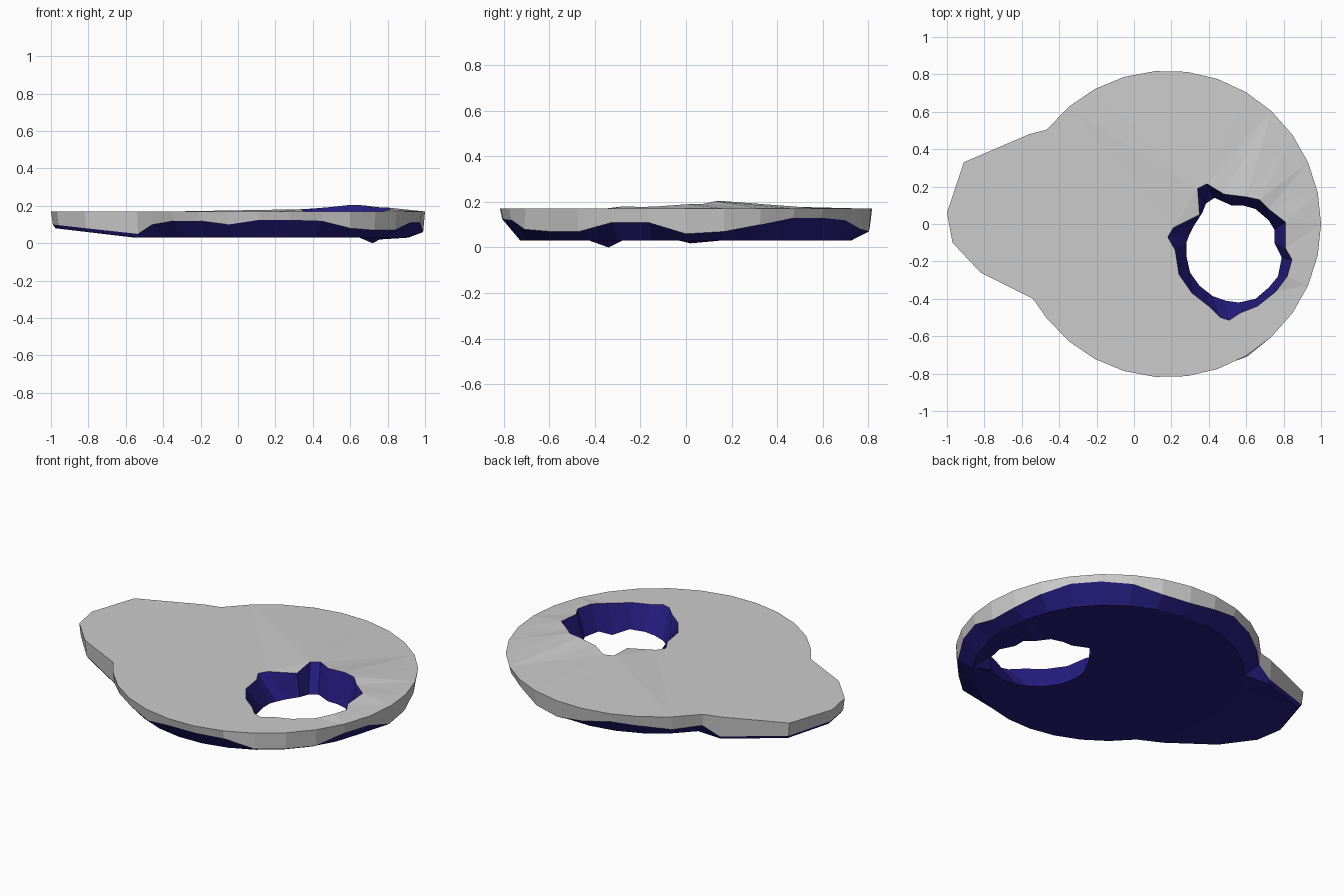
import bpy, bmesh
from math import radians, sin, cos

if "Cube" in bpy.data.objects:
    bpy.data.objects.remove(bpy.data.objects["Cube"])

bm = bmesh.new()
CX, STEPS = 0.18, 24
GREY, BLUE = 0, 1


def polar(r, deg, z):
    return (CX + r * cos(radians(deg)), r * sin(radians(deg)), z)


def ring(points):
    return [bm.verts.new(p) for p in points]


def bridge(a, b, mat):
    for i in range(len(a)):
        j = (i + 1) % len(a)
        bm.faces.new((a[i], a[j], b[j], b[i])).material_index = mat


def fill(loops, mat):
    edges = []
    for lp in loops:
        for a, b in zip(lp, lp[1:] + lp[:1]):
            edges.append(bm.edges.get((a, b)) or bm.edges.new((a, b)))
    res = bmesh.ops.triangle_fill(bm, edges=edges, use_beauty=True, normal=(0, 0, 1))
    for g in res["geom"]:
        if isinstance(g, bmesh.types.BMFace):
            g.material_index = mat


# Outline: round disc plus blunt handle on the left
angles = [142 - 284 * i / STEPS for i in range(STEPS + 1)]
handle = [(-0.54, -0.40), (-0.82, -0.26), (-0.97, -0.10),
          (-1.0, 0.06), (-0.91, 0.33), (-0.56, 0.48)]
band = [.10, .09, .11, .12, .09, .07, .08, .12, .13, .13, .10, .07, .06,
        .11, .11, .07, .07, .08, .12, .125, .125, .10, .12, .12, .10]


def handle_z(x):
    return 0.03 + 0.05 * max(0, -0.55 - x) / 0.45


top = ring([polar(0.82, a, 0.17) for a in angles] + [(x, y, 0.17) for x, y in handle])
mid = ring([polar(0.827 if i == 17 else 0.81, a, band[i]) for i, a in enumerate(angles)]
           + [(x * 0.99, y * 0.99, handle_z(x) + 0.02) for x, y in handle])
low = ring([polar(0.73, a, 0.03) for a in angles]
           + [(x * 0.975, y * 0.96, handle_z(x)) for x, y in handle])
bridge(top, mid, GREY)
bridge(mid, low, BLUE)

# Ragged hole: upper rim x, y and lower rim x, y
hole = [
    (.34, .19, .385, .11), (.39, .215, .43, .14), (.48, .16, .52, .10),
    (.60, .145, .58, .10), (.67, .13, .65, .08), (.72, .08, .72, .02),
    (.81, .01, .75, -.03), (.81, -.13, .75, -.10), (.845, -.19, .79, -.18),
    (.82, -.28, .77, -.28), (.76, -.36, .72, -.34), (.66, -.44, .65, -.40),
    (.57, -.475, .56, -.42), (.51, -.515, .49, -.41), (.46, -.50, .42, -.385),
    (.40, -.44, .35, -.33), (.31, -.37, .30, -.26), (.24, -.27, .28, -.17),
    (.22, -.14, .28, -.10), (.18, -.07, .295, -.06), (.21, -.02, .32, -.01),
    (.35, .05, .365, .06)]
lift = {0: .012, 1: .015, 2: .022, 3: .035, 4: .033, 5: .022, 6: .02,
        7: .01, 8: .008, 9: .01}
dip = {5: .012, 10: .03}
hole_top = ring([(p[0], p[1], 0.17 + lift.get(i, 0)) for i, p in enumerate(hole)])
hole_low = ring([(p[2], p[3], 0.03 - dip.get(i, 0)) for i, p in enumerate(hole)])
bridge(hole_top, hole_low, BLUE)

# Top face, flat disc bottom and sloping handle bottom
fill([top, hole_top], GREY)
arc = ring([polar(0.73, a, 0.03) for a in (206, 193, 180, 167, 154)])
disc = low[:STEPS + 1]
fill([disc + arc, hole_low], BLUE)
fill([[disc[-1]] + low[STEPS + 1:] + [disc[0]] + arc[::-1]], BLUE)
bmesh.ops.recalc_face_normals(bm, faces=bm.faces[:])


# Split the shell into its grey and blue parts
def make_part(name, mat):
    part = bm.copy()
    drop = [f for f in part.faces if f.material_index != mat]
    bmesh.ops.delete(part, geom=drop, context='FACES')
    for f in part.faces:
        f.material_index = 0
    mesh = bpy.data.meshes.new(name)
    part.to_mesh(mesh)
    part.free()
    obj = bpy.data.objects.new(name, mesh)
    bpy.context.collection.objects.link(obj)
    return obj


make_part("plate_top", GREY)
underside = make_part("plate_underside", BLUE)
blue = bpy.data.materials.new("dark_blue")
blue.diffuse_color = (0.02, 0.012, 0.22, 1)
blue.use_nodes = True
blue.node_tree.nodes["Principled BSDF"].inputs["Base Color"].default_value = blue.diffuse_color
underside.data.materials.append(blue)
bm.free()
